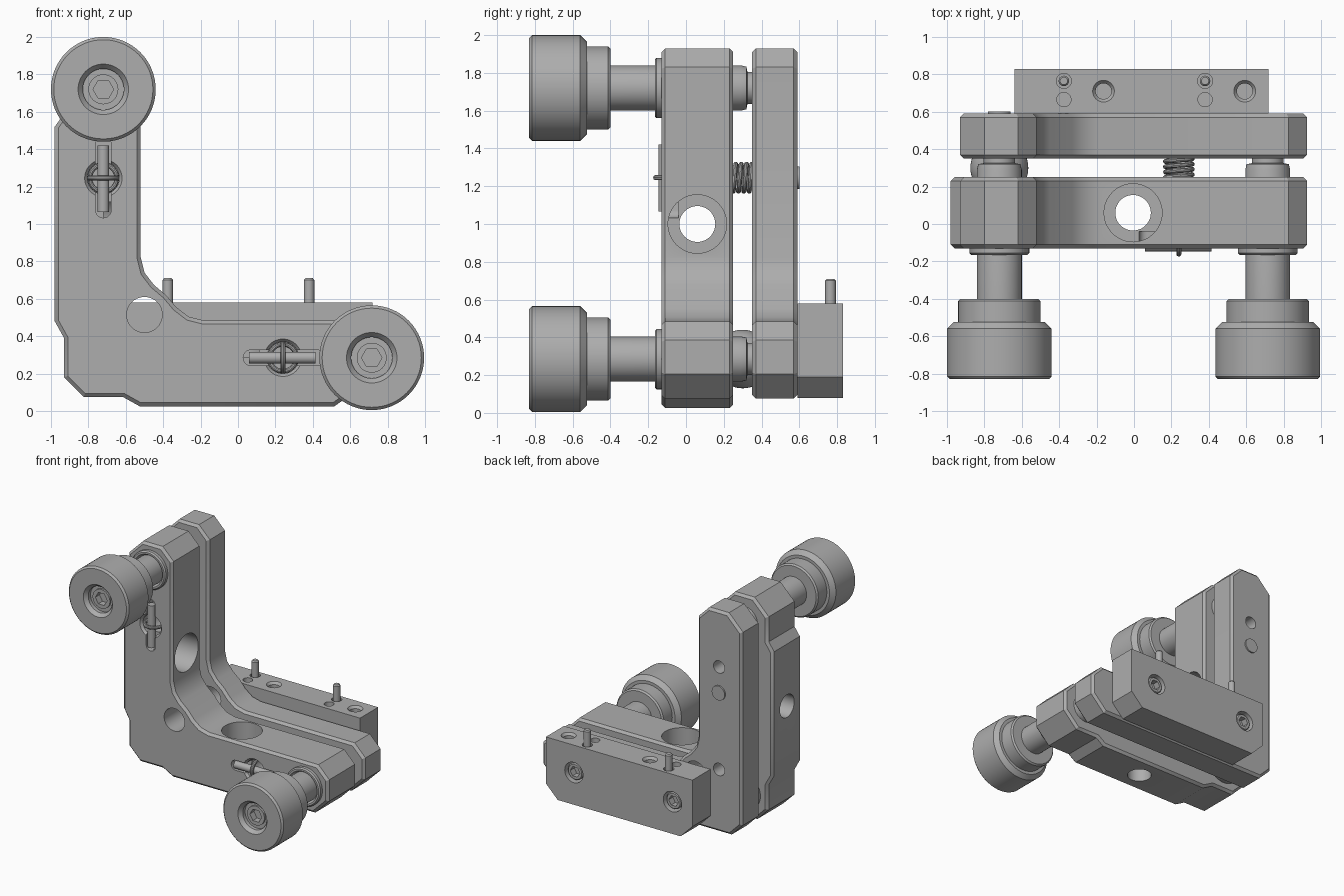
import bpy
import bmesh
from math import cos, sin, pi, tau
from mathutils import Vector, Matrix

if "Cube" in bpy.data.objects:
    bpy.data.objects.remove(bpy.data.objects["Cube"])

metal = bpy.data.materials.new("grey metal")
metal.use_nodes = True
metal.diffuse_color = (0.42, 0.42, 0.42, 1)
metal.node_tree.nodes["Principled BSDF"].inputs["Base Color"].default_value = (0.42, 0.42, 0.42, 1)

X, Y, Z = Vector((1, 0, 0)), Vector((0, 1, 0)), Vector((0, 0, 1))
parts = []


def finish(name, bm):
    bmesh.ops.recalc_face_normals(bm, faces=bm.faces)
    mesh = bpy.data.meshes.new(name)
    bm.to_mesh(mesh)
    bm.free()
    mesh.materials.append(metal)
    obj = bpy.data.objects.new(name, mesh)
    bpy.context.collection.objects.link(obj)
    parts.append(obj)
    return obj


def prism(name, profile, y0, y1, bevel=0):
    """Extrude an xz outline along y, optionally bevelling both rims."""
    bm = bmesh.new()
    face = bm.faces.new([bm.verts.new((x, y0, z)) for x, z in profile])
    ext = bmesh.ops.extrude_face_region(bm, geom=[face])
    moved = [v for v in ext["geom"] if isinstance(v, bmesh.types.BMVert)]
    bmesh.ops.translate(bm, verts=moved, vec=Y * (y1 - y0))
    if bevel:
        rims = [e for e in bm.edges if abs(e.verts[0].co.y - e.verts[1].co.y) < 1e-5]
        bmesh.ops.bevel(bm, geom=rims, offset=bevel, segments=1, affect="EDGES")
    return finish(name, bm)


def lathe(name, profile, loc, axis=Y, sides=48):
    """Revolve (radius, distance) points around an axis through loc."""
    bm = bmesh.new()
    verts = [bm.verts.new((r, 0, t)) for r, t in profile]
    edges = [bm.edges.new(pair) for pair in zip(verts, verts[1:])]
    bmesh.ops.spin(bm, geom=verts + edges, cent=(0, 0, 0), axis=Z, angle=tau,
                   steps=sides, use_duplicate=False)
    bmesh.ops.remove_doubles(bm, verts=bm.verts, dist=1e-5)
    rot = Z.rotation_difference(axis).to_matrix().to_4x4()
    bmesh.ops.transform(bm, matrix=Matrix.Translation(loc) @ rot, verts=bm.verts)
    return finish(name, bm)


def rod(name, loc, r, t0, t1, axis=Y, sides=40):
    return lathe(name, [(0, t0), (r, t0), (r, t1), (0, t1)], loc, axis, sides)


def cut(obj, cutter):
    cutter.hide_render = True
    mod = obj.modifiers.new("cut", "BOOLEAN")
    mod.operation, mod.solver, mod.object = "DIFFERENCE", "EXACT", cutter
    bpy.context.view_layer.objects.active = obj
    bpy.ops.object.modifier_apply(modifier=mod.name)
    parts.remove(cutter)
    bpy.data.objects.remove(cutter)


def wire(name, points, r):
    curve = bpy.data.curves.new(name, "CURVE")
    curve.dimensions = "3D"
    curve.bevel_depth, curve.bevel_resolution, curve.use_fill_caps = r, 3, True
    spline = curve.splines.new("POLY")
    spline.points.add(len(points) - 1)
    for p, co in zip(spline.points, points):
        p.co = (*co, 1)
    curve.materials.append(metal)
    obj = bpy.data.objects.new(name, curve)
    bpy.context.collection.objects.link(obj)
    bpy.ops.object.select_all(action="DESELECT")
    obj.select_set(True)
    bpy.context.view_layer.objects.active = obj
    bpy.ops.object.convert(target="MESH")
    parts.append(bpy.context.view_layer.objects.active)


def swap(x, z):
    """Mirror a point across the diagonal of the L."""
    return z - 1.005, x + 1.005


def ell(half):
    return half + [swap(*p) for p in reversed(half[:-1])]


# L-shaped plates, each symmetric about its diagonal
arm_end = [(-.93, 1.80), (-.80, 1.93), (-.62, 1.93), (-.52, 1.83)]
inner = [(-.52, .82), (-.50, .74), (-.45, .675), (-.385, .62)]
front_plate = prism("front_plate", ell(
    [(-.93, .18), (-.93, .39), (-.98, .48), (-.98, 1.52), (-.93, 1.59)] + arm_end + inner),
    -.13, .25, .02)
back_plate = prism("back_plate", ell([(-.93, .18)] + arm_end + inner), .35, .59, .02)

# Through hole in the corner, stepped side holes in both arms
for plate in (front_plate, back_plate):
    cut(plate, rod("corner_cutter", (-.5, 0, .515), .095, -.3, .8))
for loc, axis in (((-.52, .06, 1.0), X), ((-.005, .06, .485), Z)):
    cut(front_plate, lathe("side_cutter", [(0, -.7), (.095, -.7), (.095, -.2),
                                           (.155, -.2), (.155, .1), (0, .1)], loc, axis))
for z in (.6, 1.46):
    cut(back_plate, rod("mount_cutter", (-.72, 0, z), .052, .45, .7))

# Spring stations, one on each arm
for label, centre, along in (("upper", Vector((-.72, 0, 1.245)), Z),
                             ("lower", Vector((.24, 0, .285)), X)):
    across = X if along is Z else Z
    ends = [(.18, a * pi / 12 - pi / 2) for a in range(13)]
    ends += [(-.17, a * pi / 12 + pi / 2) for a in range(13)]
    slot = [centre + along * (s + .042 * cos(a)) + across * .042 * sin(a) for s, a in ends]
    cut(front_plate, prism("slot_cutter", [(p.x, p.z) for p in slot], -.3, -.04))
    cut(front_plate, lathe("spring_cutter", [(0, -.2), (.1, -.2), (.1, -.13), (.085, -.11),
                                             (.085, .4), (0, .4)], centre))
    rod(label + "_spring_rod", centre - Y * .115, .031, -.18, .175, along, 24)
    wire(label + "_spring_hook",
         [centre + across * .078 * cos(a) - Y * (.06 + .1 * sin(a))
          for a in [i * pi / 20 for i in range(21)]], .014)
    turns, per = 6, 24
    wire(label + "_spring",
         [centre + Y * (.2 + .17 * i / (turns * per))
          + across * .072 * cos(tau * i / per) + along * .072 * sin(tau * i / per)
          for i in range(turns * per + 1)], .0125)
    rod(label + "_spring_anchor", centre, .06, .36, .602)

# Adjuster screws with knobs
for label, x, z in (("upper", -.72, 1.72), ("lower", .715, .285)):
    knob = lathe(label + "_knob", [
        (0, -.77), (.11, -.77), (.11, -.80), (.135, -.83), (.265, -.83), (.28, -.815),
        (.28, -.56), (.245, -.525), (.22, -.525), (.22, -.412), (.208, -.40), (.12, -.40),
        (.12, .29), (.113, .32), (.085, .325), (.085, .36), (0, .36)], (x, 0, z), Y, 64)
    head = rod(label + "_screw_head", (x, 0, z), .08, -.785, -.70)
    for body in (knob, head):
        cut(body, rod("hex_cutter", (x, 0, z), .055, -.9, -.73, Y, 6))
    lathe(label + "_bushing", [(.11, -.12), (.16, -.12), (.16, -.155), (.15, -.165),
                               (.135, -.165), (.12, -.14), (.11, -.14), (.11, -.12)], (x, 0, z))

# Pivot ball at the corner
lathe("pivot_ball", [(.155 * sin(i * pi / 24), -.155 * cos(i * pi / 24)) for i in range(25)],
      (-.72, .30, .285))

# Mounting bar behind the lower arm
bar = prism("mounting_bar", [(-.64, .58), (-.64, .19), (-.53, .08), (.61, .08),
                             (.72, .19), (.72, .58)], .59, .83)
for x in (-.375, .38):
    cut(bar, rod("pin_cutter", (x, .765, .58), .04, -.1, .1, Z))
    cut(bar, rod("pin_cutter", (x, .665, .58), .038, -.15, .1, Z))
    lathe("dowel_pin", [(0, -.12), (.028, -.12), (.028, .12), (.02, .13), (0, .13)],
          (x, .765, .58), Z, 24)
for x in (-.163, .592):
    cut(bar, lathe("tapped_cutter", [(0, -.2), (.042, -.2), (.042, -.02), (.058, 0),
                                     (.058, .1), (0, .1)], (x, .71, .58), Z))
for x in (-.455, .46):
    cut(bar, rod("bore_cutter", (x, 0, .35), .085, .72, .9))
    cap = lathe("bar_cap_screw", [(0, .70), (.07, .70), (.07, .805), (.062, .815), (0, .815)],
                (x, 0, .35))
    cut(cap, rod("hex_cutter", (x, 0, .35), .045, .76, .9, Y, 6))

# Smooth round surfaces, keep machined edges sharp
bpy.ops.object.select_all(action="DESELECT")
for obj in parts:
    obj.select_set(True)
bpy.context.view_layer.objects.active = parts[0]
bpy.ops.object.shade_smooth_by_angle()
